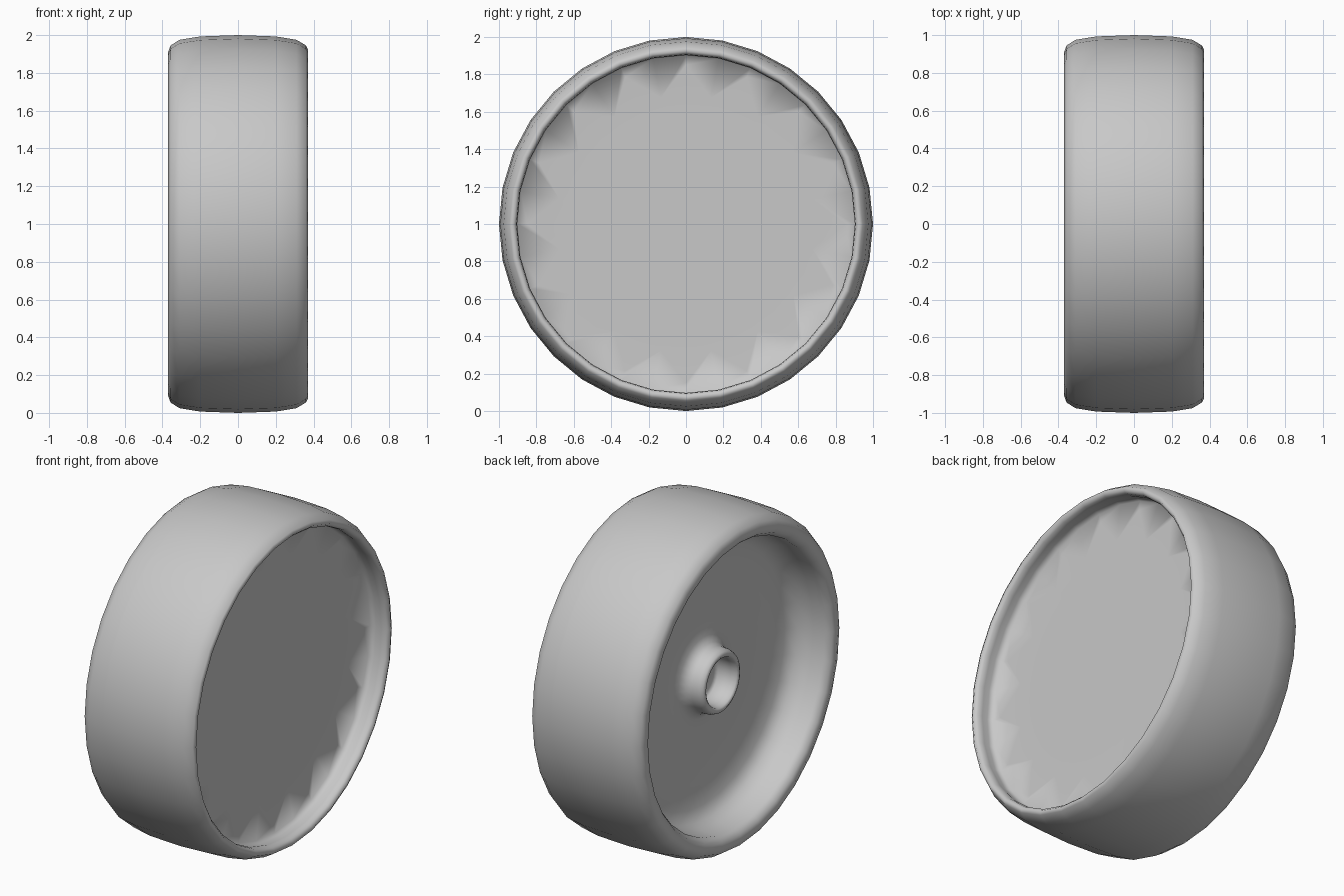
import bpy
import bmesh
from math import sin, cos, pi

cube = bpy.data.objects.get("Cube")
if cube:
    bpy.data.objects.remove(cube, do_unlink=True)

SEGMENTS = 32

grey = bpy.data.materials.new("mid_grey")
grey.use_nodes = True
colour = (0.58, 0.58, 0.58, 1)
grey.diffuse_color = colour
grey.node_tree.nodes["Principled BSDF"].inputs["Base Color"].default_value = colour


def lathe(name, profile):
    """Turn (x, radius, alternate radius) rings about the x axis, capping both ends."""
    bm = bmesh.new()
    rings = []
    for x, *radii in profile:
        ring = []
        for i in range(SEGMENTS):
            a = 2 * pi * i / SEGMENTS
            r = radii[i % len(radii)]
            ring.append(bm.verts.new((x, r * sin(a), 1 + r * cos(a))))
        rings.append(ring)
    for a, b in zip(rings, rings[1:]):
        for i in range(SEGMENTS):
            j = (i + 1) % SEGMENTS
            bm.faces.new((a[i], a[j], b[j], b[i]))
    bm.faces.new(rings[0])
    bm.faces.new(rings[-1])
    bmesh.ops.recalc_face_normals(bm, faces=bm.faces)
    for f in bm.faces:
        f.smooth = True
    mesh = bpy.data.meshes.new(name)
    bm.to_mesh(mesh)
    bm.free()
    mesh.materials.append(grey)
    obj = bpy.data.objects.new(name, mesh)
    bpy.context.collection.objects.link(obj)
    return obj


# Outer dish: flat cover with a star-shaped inner ring, then a short wall
cover = [(0.238, 0.60), (0.238, 0.85, 0.69), (0.245, 0.90), (0.28, 0.91)]
# Tread with rounded shoulders
tread = [(0.32, 0.903), (0.35, 0.907), (0.37, 0.925), (0.36, 0.945), (0.31, 0.975),
         (0.20, 0.993), (0, 1), (-0.20, 0.993), (-0.31, 0.975),
         (-0.357, 0.945), (-0.37, 0.91), (-0.36, 0.875), (-0.325, 0.85)]
# Inner dish with a broad soft fillet
dish = [(-0.25, 0.85), (-0.165, 0.825), (-0.122, 0.76), (-0.112, 0.60), (-0.112, 0.32)]
# Hub boss with a blind axle hole
boss = [(-0.115, 0.24), (-0.14, 0.205), (-0.17, 0.19), (-0.21, 0.188), (-0.235, 0.178),
        (-0.245, 0.16), (-0.235, 0.145), (-0.20, 0.14), (-0.12, 0.135), (-0.11, 0.11)]

lathe("wheel", cover + tread + dish + boss)
